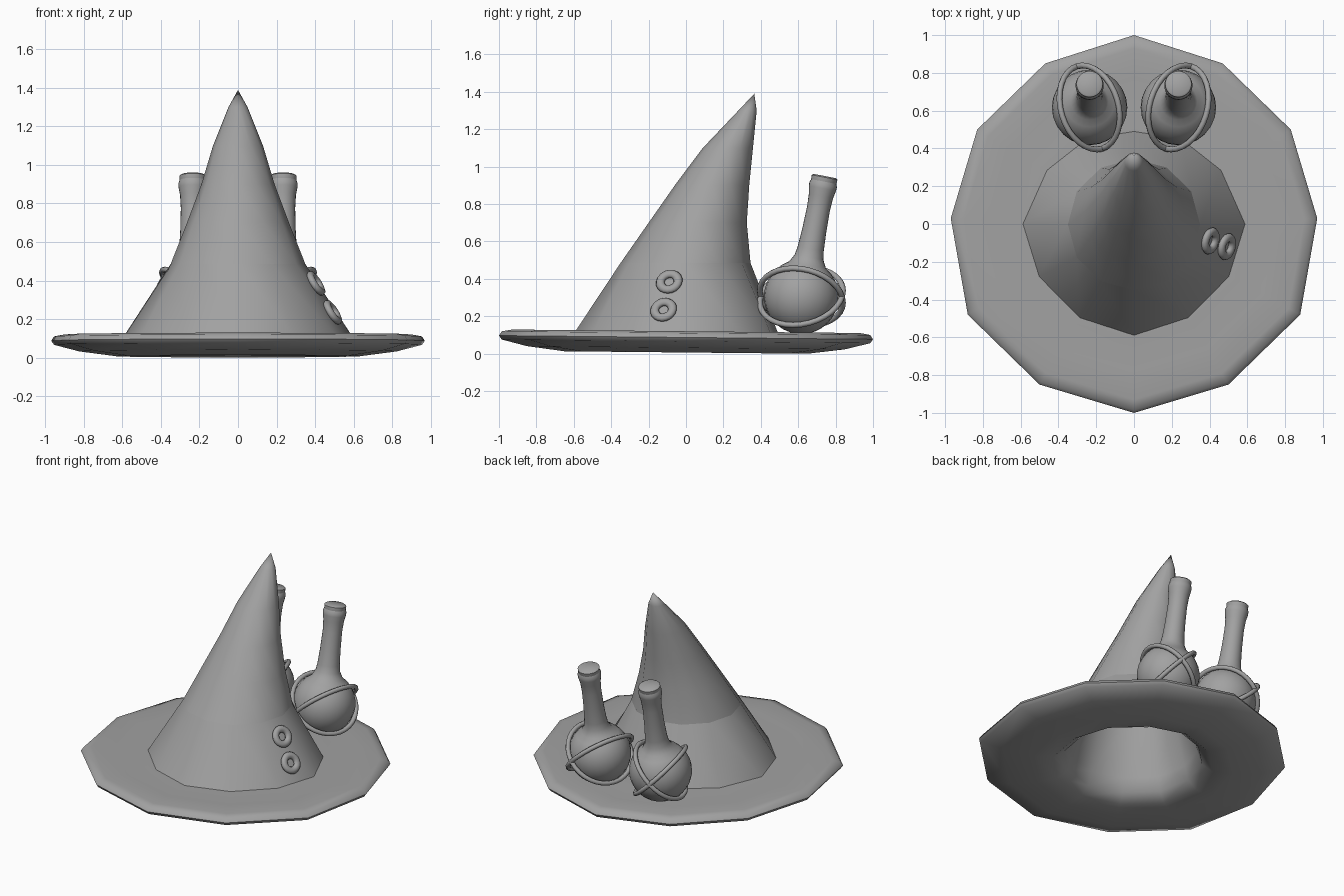
import bpy
import bmesh
from math import radians, sin, cos, pi
from mathutils import Matrix, Vector

cube = bpy.data.objects.get("Cube")
if cube:
    bpy.data.objects.remove(cube, do_unlink=True)

GREY = (0.36, 0.36, 0.36, 1.0)
grey = bpy.data.materials.new("plain grey")
grey.use_nodes = True
grey.diffuse_color = GREY
grey.node_tree.nodes["Principled BSDF"].inputs["Base Color"].default_value = GREY


def finish(obj, angle=45):
    obj.data.materials.append(grey)
    bpy.ops.object.select_all(action="DESELECT")
    obj.select_set(True)
    bpy.context.view_layer.objects.active = obj
    bpy.ops.object.shade_smooth_by_angle(angle=radians(angle))
    return obj


def loft(name, rings, tip=None, cap=False, matrix=None, angle=45):
    """Skin a stack of equal-length rings, optionally closed by a point or a cap."""
    bm = bmesh.new()
    loops = [[bm.verts.new(p) for p in ring] for ring in rings]
    n = len(loops[0])
    for a, b in zip(loops, loops[1:]):
        for i in range(n):
            j = (i + 1) % n
            bm.faces.new((a[i], a[j], b[j], b[i]))
    if tip:
        top = bm.verts.new(tip)
        for i in range(n):
            bm.faces.new((loops[-1][i], loops[-1][(i + 1) % n], top))
    if cap:
        bm.faces.new(loops[0])
        bm.faces.new(loops[-1])
    bmesh.ops.recalc_face_normals(bm, faces=bm.faces)
    if matrix:
        bm.transform(matrix)
    mesh = bpy.data.meshes.new(name)
    bm.to_mesh(mesh)
    bm.free()
    obj = bpy.data.objects.new(name, mesh)
    bpy.context.collection.objects.link(obj)
    return finish(obj, angle)


def mirrored(half, z, scale=1.0, tilt=0.0):
    """Full ring from the back-to-front half outline on +x."""
    full = half + [(-x, y) for x, y in half[-2:0:-1]]
    return [(x * scale, y * scale, z - tilt * y * scale) for x, y in full]


def ellipse(z, front, back, width, n=12):
    mid, depth = (front + back) / 2, (back - front) / 2
    return [(width * sin(2 * pi * i / n), mid + depth * cos(2 * pi * i / n), z)
            for i in range(n)]


def torus(name, major, minor, matrix, segments=32):
    bpy.ops.mesh.primitive_torus_add(major_radius=major, minor_radius=minor,
                                     major_segments=segments, minor_segments=8)
    obj = bpy.context.object
    obj.name = name
    obj.data.transform(matrix)
    return finish(obj, 60)


# Brim: rounded slab whose underside rolls up into the crown lining
brim_outline = [(0, 1), (0.47, 0.85), (0.83, 0.5), (0.97, 0.03),
                (0.88, -0.48), (0.5, -0.85), (0, -1)]
brim_profile = [(0.45, 0.115), (0.62, 0.119), (0.78, 0.112), (0.93, 0.12),
                (0.985, 0.11), (1, 0.087), (0.985, 0.066), (0.85, 0.032),
                (0.65, 0.0065), (0.52, 0.012), (0.45, 0.06), (0.42, 0.15),
                (0.33, 0.47)]
loft("brim", [mirrored(brim_outline, z, s, 0.01) for s, z in brim_profile], angle=60)

# Crown: flared lower band, then a cone bending backwards to the tip
base_outline = [(0, 0.49), (0.25, 0.45), (0.46, 0.285), (0.59, 0),
                (0.505, -0.28), (0.29, -0.5), (0, -0.595)]
seam = ellipse(0.485, -0.35, 0.345, 0.35)
loft("crown_band", [mirrored(base_outline, 0.115), seam])
crown_rings = [(0.7, -0.2, 0.325, 0.265), (0.9, -0.06, 0.338, 0.19),
               (1.1, 0.09, 0.358, 0.13), (1.3, 0.28, 0.378, 0.05)]
loft("crown_cone", [seam] + [ellipse(*r) for r in crown_rings], tip=(0, 0.365, 1.39))

# Eyelets on the left slope of the crown band
for i, spot in enumerate([(0.405, -0.09, 0.385), (0.492, -0.12, 0.235)]):
    normal = Vector((cos(radians(-15)), sin(radians(-15)), 0.62))
    place = (Matrix.Translation(spot) @ normal.to_track_quat("Z", "Y").to_matrix().to_4x4()
             @ Matrix.Diagonal((1, 1, 0.8, 1)))
    torus(f"eyelet_{i + 1}", 0.049, 0.024, place, 20)

# Round flasks behind the crown, leaning back, each held by two crossing straps
BULB = 0.2
bulb_profile = [(BULB * sin(radians(a)), -BULB * cos(radians(a)))
                for a in range(6, 156, 12)]
neck_profile = [(0.078, 0.215), (0.071, 0.26), (0.065, 0.36), (0.062, 0.48),
                (0.066, 0.55), (0.074, 0.59), (0.075, 0.61), (0.068, 0.628)]
cork_profile = [(0.062, 0.6), (0.069, 0.63), (0.07, 0.65), (0.06, 0.657)]


def lathe(name, profile, matrix):
    rings = [ellipse(z, -r, r, r, 24) for r, z in profile]
    return loft(name, rings, cap=True, matrix=matrix, angle=50)


for side, label in ((1, "left"), (-1, "right")):
    centre = Matrix.Translation((side * 0.235, 0.617, 0.305))
    lean = centre @ Matrix.Rotation(radians(-11), 4, "X")
    lathe(f"{label}_flask", bulb_profile + neck_profile, lean)
    lathe(f"{label}_cork", cork_profile, lean)
    crossing = Vector((side * 0.15, 0.485, 0)).normalized()
    stretch = Matrix.Rotation(-side * radians(17), 4, "Z") @ Matrix.Diagonal((1, 1.06, 1, 1))
    for k, tilt in enumerate((45, -45)):
        place = centre @ Matrix.Rotation(radians(tilt), 4, crossing) @ stretch
        torus(f"{label}_strap_{k + 1}", 0.215, 0.015, place)
